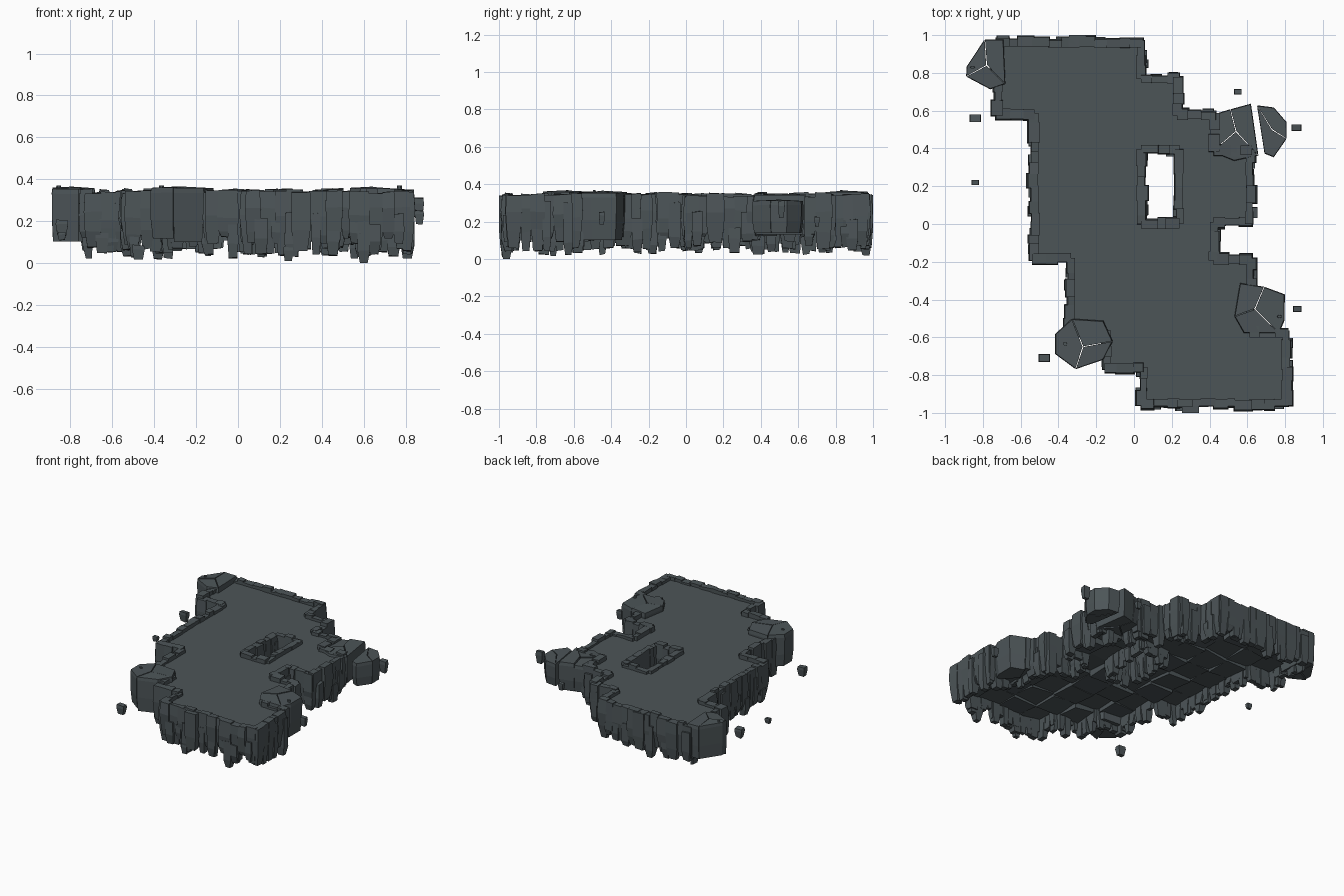
import bpy, bmesh, math, random
from mathutils import Vector

if "Cube" in bpy.data.objects:
    bpy.data.objects.remove(bpy.data.objects["Cube"])

random.seed(11)
R = random.uniform
S = 0.192                      # floor cell size
X0, Y0 = -0.725, 0.965         # top-left corner of the cell grid

rock = bpy.data.materials.new("slate_rock")
rock.diffuse_color = (0.073, 0.090, 0.097, 1)
rock.use_nodes = True
rock.node_tree.nodes["Principled BSDF"].inputs["Base Color"].default_value = rock.diffuse_color


def finish(name, bm):
    bmesh.ops.recalc_face_normals(bm, faces=bm.faces)
    me = bpy.data.meshes.new(name)
    bm.to_mesh(me)
    bm.free()
    me.materials.append(rock)
    ob = bpy.data.objects.new(name, me)
    bpy.context.collection.objects.link(ob)
    return ob


def loft(bm, rings):
    """Skin a stack of equal-length point rings and cap both ends."""
    vs = [[bm.verts.new(p) for p in ring] for ring in rings]
    n = len(vs[0])
    for a, b in zip(vs, vs[1:]):
        for i in range(n):
            bm.faces.new((a[i], a[(i + 1) % n], b[(i + 1) % n], b[i]))
    bm.faces.new(vs[0])
    bm.faces.new(vs[-1])


def block(bm, c, along, out, half_w, o0, o1, levels):
    """Rough four-sided column; levels = (z, scale, outward shift) from top to bottom."""
    rings = []
    mid, hd = (o0 + o1) / 2, (o1 - o0) / 2
    for z, s, shift in levels:
        ring = []
        for a, b in ((-1, -1), (1, -1), (1, 1), (-1, 1)):
            p = c + along * (a * half_w * s) + out * (mid + shift + b * hd * s)
            ring.append((max(-.89, min(.89, p.x)), max(-1, min(1, p.y)), z + R(-.004, .004) * (z > .02)))
        rings.append(ring)
    loft(bm, rings)


# Cell layout: first and last column in each row
spans = [(0, 3), (0, 4), (1, 5), (1, 6), (1, 6), (1, 5), (2, 6), (2, 6), (3, 7), (4, 7)]
cells = {(c, r) for r, (a, b) in enumerate(spans) for c in range(a, b + 1)}
cells -= {(4, 3), (4, 4)}      # open shaft

# Floor slabs: flat top, uneven underside
bm = bmesh.new()
for c, r in sorted(cells):
    x, y = X0 + c * S, Y0 - r * S
    zb = R(.15, .19)
    corners = [(x, y), (x, y - S), (x + S, y - S), (x + S, y)]
    top = [(px, py, .318) for px, py in corners]
    low = [(px, py, zb + R(-.018, .018)) for px, py in corners]
    loft(bm, [top, low])
finish("floor_slabs", bm)

# Rim columns and hanging shards along every open cell side
rim, shards = bmesh.new(), bmesh.new()
for c, r in sorted(cells):
    cx, cy = X0 + (c + .5) * S, Y0 - (r + .5) * S
    for dx, dy in ((1, 0), (-1, 0), (0, 1), (0, -1)):
        if (c + dx, r - dy) in cells:
            continue
        out = Vector((dx, dy, 0))
        along = Vector((-dy, dx, 0))
        mid = Vector((cx, cy, 0)) + out * S / 2
        cuts = [-S / 2 - .005, -S / 6 + R(-.025, .025), S / 6 + R(-.025, .025), S / 2 + .005]
        for a, b in zip(cuts, cuts[1:]):
            zt, zb = R(.332, .355), R(.04, .125)
            block(rim, mid + along * (a + b) / 2, along, out, (b - a) / 2 + .002,
                  R(-.033, -.024), R(.008, .032),
                  [(zt, R(.94, 1), 0), (R(.2, .27), R(1.0, 1.1), R(0, .008)),
                   (R(.13, .17), R(.86, 1), R(-.006, .004)), (zb, R(.55, .78), R(-.012, 0))])
        for k in (-.25, .25):
            zt, zb = R(.16, .31), R(.02, .1)
            block(shards, mid + along * (k * S + R(-.03, .03)), along, out, R(.022, .036),
                  R(-.04, -.025), R(.014, .036),
                  [(zt, .95, 0), (zb + R(.04, .08), 1, 0), (zb, R(.6, .8), R(-.008, .002))])
# Lowest shard, touching the ground plane
block(shards, Vector((.6, -.96, 0)), Vector((1, 0, 0)), Vector((0, -1, 0)), .03, -.03, .03,
      [(.2, 1, 0), (.06, 1, 0), (0, .6, 0)])
# Outermost shards at the back and front
for x, s in ((-.3, 1), (.3, -1)):
    block(shards, Vector((x, .965 * s, 0)), Vector((1, 0, 0)), Vector((0, s, 0)), .045, -.02, .035,
          [(.34, 1, 0), (.16, 1, 0), (.06, .7, 0)])
finish("rim_columns", rim)
finish("hanging_shards", shards)


# Corner boulders: faceted prisms cracked into wedges around a centre point
def boulder(name, pts, centre, zt, zb, foot=.9, splits=(0, 2, 4)):
    bm = bmesh.new()
    c, n = Vector(centre), len(pts)
    for k, i0 in enumerate(splits):
        i1 = splits[(k + 1) % len(splits)]
        count = (i1 - i0) % n or n
        wedge = [Vector(pts[(i0 + i) % n]) for i in range(count + 1)] + [c]
        mean = sum(wedge, Vector((0, 0))) / len(wedge)
        wedge = [p + (mean - p).normalized() * .003 for p in wedge]
        drop = R(0, .012)
        loft(bm, [[(*(c + (p - c) * s), z - (drop if z > zt - .05 else 0) - fall * (p - c).length) for p in wedge]
                  for z, s, fall in ((zt, .97, .05), (zt - .02, 1, .08),
                                     (zb + (zt - zb) * .4, .99, 0), (zb + R(0, .02), foot, 0))])
    return finish(name, bm)


boulder("boulder_back_left", [(-.89, .83), (-.79, .98), (-.69, .98), (-.68, .74), (-.76, .71), (-.89, .78)],
        (-.78, .84), .368, .10, .95, (1, 3, 5))
boulder("boulder_front_left", [(-.42, -.58), (-.33, -.50), (-.16, -.51), (-.11, -.62), (-.16, -.72),
                               (-.31, -.77), (-.42, -.69)], (-.27, -.65), .368, .10, .92, (1, 3, 5))
boulder("boulder_front_right", [(.56, -.31), (.69, -.33), (.80, -.37), (.80, -.51), (.77, -.58),
                                (.58, -.58), (.53, -.49)], (.64, -.45), .368, .10, .92, (1, 4, 6))
boulder("boulder_back_right", [(.41, .58), (.51, .61), (.62, .64), (.66, .36), (.53, .33), (.41, .38)],
        (.54, .49), .35, .12, .9, (1, 3, 5))
boulder("split_boulder_piece", [(.65, .63), (.74, .62), (.81, .54), (.81, .45), (.74, .35), (.69, .37)],
        (.73, .50), .318, .125, .92, (0, 3))

# Small knobs on the boulder tops
bm = bmesh.new()
for x, y in ((-.855, .83), (-.365, -.635), (.77, -.49)):
    loft(bm, [[(x + .014 * s * math.cos(a * math.pi / 3), y + .01 * s * math.sin(a * math.pi / 3), z)
               for a in range(6)] for z, s in ((.37, .8), (.345, 1))])
finish("top_knobs", bm)

# Loose floating stones: x, y, z, half width, half depth, half height
stones = [(-.84, .56, .17, .03, .021, .035), (-.84, .22, .13, .02, .014, .02),
          (.55, .70, .20, .02, .014, .025), (.86, .51, .265, .027, .018, .045),
          (.865, -.45, .22, .022, .016, .033), (-.475, -.71, .052, .03, .021, .035),
          (.24, -.97, .045, .024, .02, .035)]
bm = bmesh.new()
for x, y, z, w, d, h in stones:
    block(bm, Vector((x, y, 0)), Vector((1, 0, 0)), Vector((0, 1, 0)), w, -d, d,
          [(z + h, .9, 0), (z + h * .4, 1, 0), (z - h, .7, 0)])
finish("floating_stones", bm)
